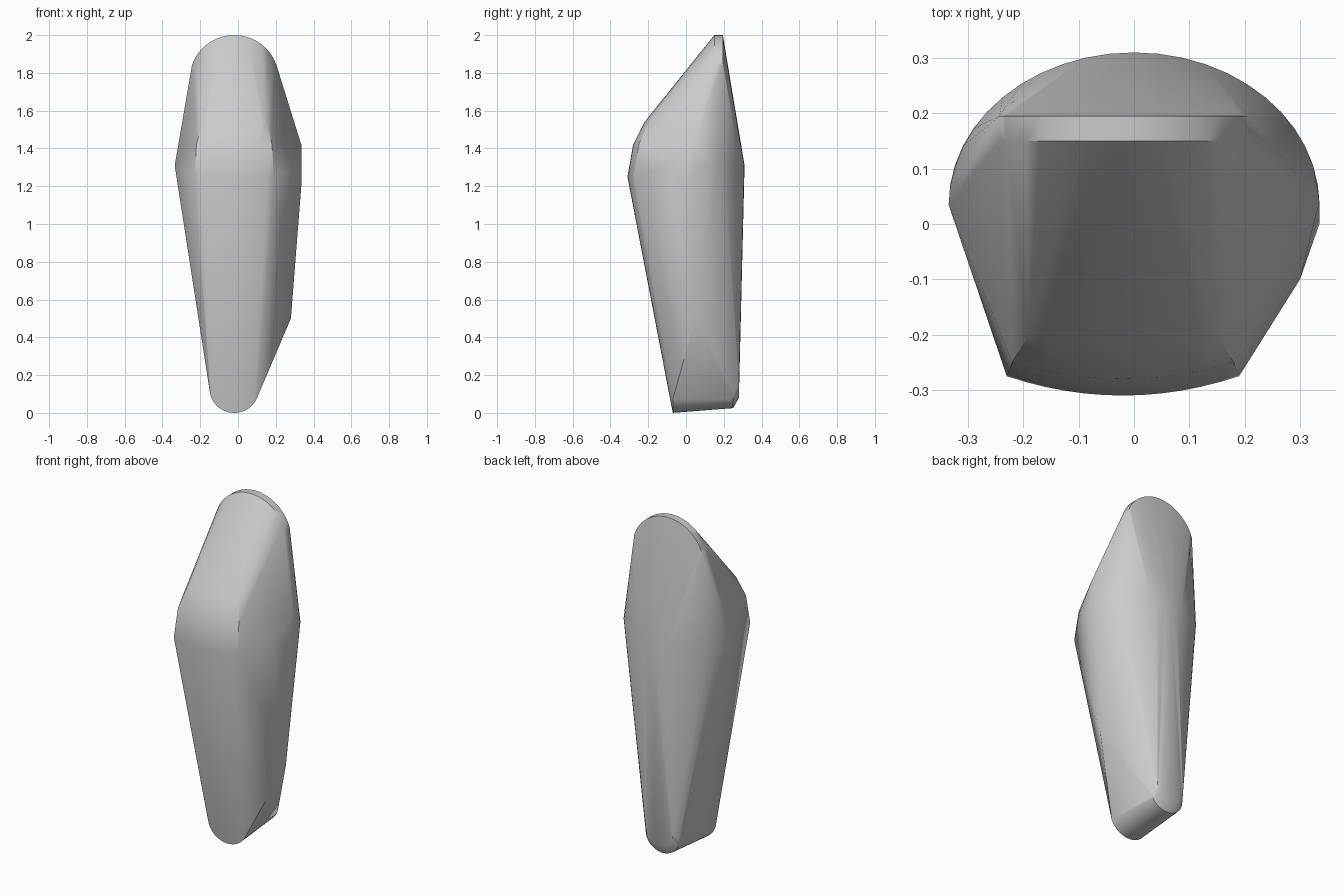
import bpy, bmesh, math

cube = bpy.data.objects.get("Cube")
if cube:
    bpy.data.objects.remove(cube, do_unlink=True)

grey = bpy.data.materials.new("stone grey")
grey.use_nodes = True
colour = (0.6, 0.6, 0.6, 1)
grey.diffuse_color = colour
grey.node_tree.nodes["Principled BSDF"].inputs["Base Color"].default_value = colour


def arc(cx, cz, rx, rz, y, start, end, steps):
    """Points on an upright elliptical arc at depth y."""
    pts = []
    for i in range(steps + 1):
        a = math.radians(start + (end - start) * i / steps)
        pts.append((cx + rx * math.cos(a), y, cz + rz * math.sin(a)))
    return pts


points = []
# rounded top lip, front and back edges
points += arc(-0.02, 1.77, 0.235, 0.23, 0.15, 18, 162, 18)
points += arc(-0.02, 1.77, 0.235, 0.23, 0.195, 18, 162, 18)
# rounded foot, front edge, back edge and bevelled heel
points += arc(-0.02, 0.125, 0.13, 0.125, -0.07, 180, 335, 16)
points += arc(-0.02, 0.125, 0.11, 0.1, 0.25, 180, 350, 16)
points += arc(-0.02, 0.17, 0.09, 0.09, 0.28, 180, 360, 14)

# widest belt: curved back
for i in range(25):
    a = math.radians(180 * i / 24)
    points.append((0.335 * math.cos(a), 0.035 + 0.275 * math.sin(a), 1.31))
# belt: left flank
points += [(0.335, 0.04, 1.42), (0.335, 0.0, 1.2), (0.30, -0.1, 1.3),
           (0.28, 0.05, 0.5)]
# curved brow across the front: half width, depth, sag and height per row
for half, y, sag, z in ((0.21, -0.31, 0.035, 1.25), (0.20, -0.28, 0.03, 1.42),
                        (0.17, -0.22, 0.02, 1.54)):
    for i in range(13):
        t = i / 6 - 1
        points.append((-0.02 + half * t, y + sag * t * t, z))

# skin the sections
bm = bmesh.new()
verts = [bm.verts.new(p) for p in points]
hull = bmesh.ops.convex_hull(bm, input=verts)
loose = {v for v in bm.verts if not v.link_faces}
bmesh.ops.delete(bm, geom=list(loose), context='VERTS')
bmesh.ops.dissolve_limit(bm, angle_limit=math.radians(0.5), verts=bm.verts, edges=bm.edges)
bmesh.ops.recalc_face_normals(bm, faces=bm.faces)
mesh = bpy.data.meshes.new("tapered_body")
bm.to_mesh(mesh)
bm.free()

body = bpy.data.objects.new("tapered_body", mesh)
bpy.context.collection.objects.link(body)
mesh.materials.append(grey)
bpy.context.view_layer.objects.active = body
body.select_set(True)
bpy.ops.object.shade_smooth_by_angle(angle=math.radians(35))
